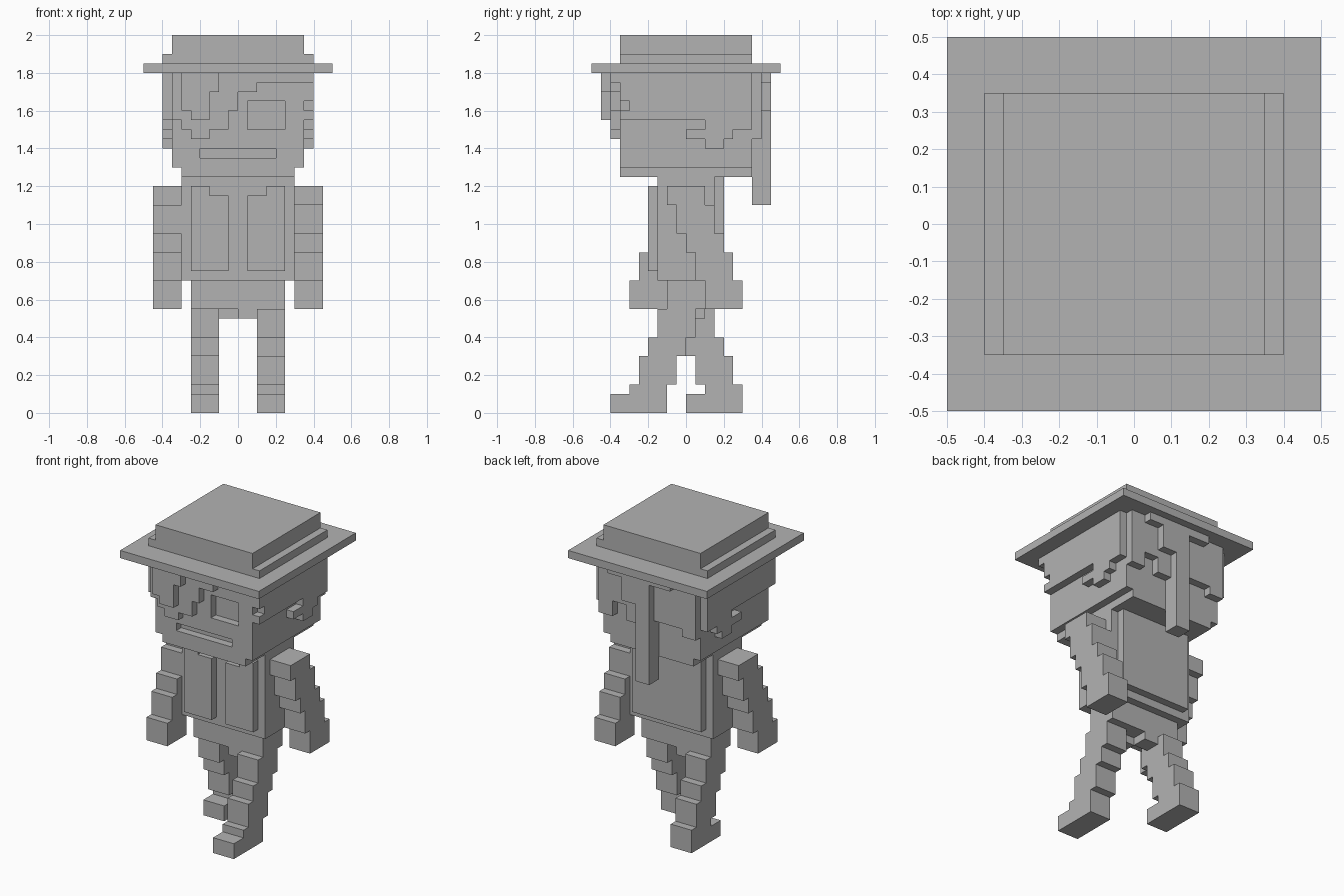
import bpy
import bmesh
from mathutils import Matrix, Vector

UNIT = 0.05  # edge of one block; all part sizes below are in blocks

cube = bpy.data.objects.get("Cube")
if cube:
    bpy.data.objects.remove(cube, do_unlink=True)

grey = bpy.data.materials.new("plain grey")
grey.use_nodes = True
colour = (0.45, 0.45, 0.45, 1)
grey.diffuse_color = colour
grey.node_tree.nodes["Principled BSDF"].inputs["Base Color"].default_value = colour


def build(name, boxes):
    """Make one object from boxes given as (x range, y range, z range)."""
    bm = bmesh.new()
    for box in boxes:
        low = Vector([min(r) for r in box]) * UNIT
        high = Vector([max(r) for r in box]) * UNIT
        place = Matrix.Translation((low + high) / 2) @ Matrix.Diagonal((*(high - low), 1))
        bmesh.ops.create_cube(bm, size=1, matrix=place)
    mesh = bpy.data.meshes.new(name)
    bm.to_mesh(mesh)
    bm.free()
    mesh.materials.append(grey)
    obj = bpy.data.objects.new(name, mesh)
    bpy.context.collection.objects.link(obj)
    return obj


def strands(start, columns, depth, top=36):
    """Hair hanging from the hat: each column is (end x, bottom z)."""
    boxes = []
    for end, bottom in columns:
        boxes.append(((start, end), depth, (bottom, top)))
        start = end
    return boxes


def both(half):
    return (-half, half)


# Hat
build("hat_brim", [(both(10), both(10), (36, 37))])
build("hat_band", [(both(8), both(7), (37, 38))])
build("hat_crown", [(both(7), both(7), (38, 40))])

# Head core and chin
build("head", [(both(7), (-6, 7), (26, 36))])
build("chin", [(both(6), both(7), (25, 26))])

# Face skin, one block deep, leaving the eye and mouth sunken
skin = (-7, -6)
build("face", [
    (both(7), skin, (33, 36)),
    ((-7, 1), skin, (30, 33)),
    ((5, 7), skin, (30, 33)),
    (both(7), skin, (28, 30)),
    ((-7, -4), skin, (27, 28)),
    ((4, 7), skin, (27, 28)),
    (both(7), skin, (26, 27)),
])

# Fringe in two layers
build("fringe", strands(
    -7, [(-6, 31), (-5, 30), (-3, 29), (-1, 30), (0, 32), (2, 34), (8, 35)], (-8, -7)))
build("fringe_lock", strands(
    -6, [(-5, 32), (-3, 31), (-2, 34)], (-9, -8)))

# Hair on the sides of the head, with a gap around each ear
for name, side, front in (("left", 1, -6), ("right", -1, -7)):
    layer = (side * 7, side * 8)
    build(name + "_side_hair", [
        (layer, both(7), (33, 36)),
        (layer, (front, 7), (32, 33)),
        (layer, both(7), (31, 32)),
        (layer, (2, 7), (30, 31)),
        (layer, (0, 5), (29, 30)),
        (layer, (2, 4), (28, 29)),
    ])

# Hair at the back and the long tail
build("back_hair", strands(
    -7, [(-5, 29), (-1, 30), (3, 29), (5, 31), (7, 29)], (7, 8)))
build("back_lock", strands(
    -4, [(-1, 35), (1, 32), (3, 32), (5, 35)], (8, 9)))
build("hair_tail", [(both(1), (7, 9), (22, 36))])

# Torso, jacket panels and hips
build("torso", [(both(6), both(3), (14, 25))])
build("jacket_back", [(both(5), (3, 4), (15, 25))])
for name, side in (("left", 1), ("right", -1)):
    build(name + "_jacket_front", [
        ((side, side * 3), (-4, -3), (15, 23)),
        ((side * 3, side * 5), (-4, -3), (15, 24)),
    ])
build("hips", [(both(5), both(2), (11, 14))])
build("crotch", [((0, 2), (-2, 0), (10, 11)), ((-2, 0), (0, 2), (10, 11))])

# Arms: stepped blocks, left swinging back and right swinging forward
arm_levels = [24, 22, 19, 17, 14, 11]
for name, side in (("left", 1), ("right", -1)):
    build(name + "_arm", [
        ((side * 6, side * 9), (side * (i - 2), side * (i + 2)), (top, bottom))
        for i, (top, bottom) in enumerate(zip(arm_levels, arm_levels[1:]))
    ])

# Legs: left striding forward and right trailing
leg_levels = [11, 8, 6, 3, 2]
for name, side, foot in (("left", 1, (-8, -2)), ("right", -1, (0, 6))):
    width = (side * 2, side * 5)
    build(name + "_leg", [
        (width, (-side * (i + 3), -side * (i - 1)), (top, bottom))
        for i, (top, bottom) in enumerate(zip(leg_levels, leg_levels[1:]))
    ])
    build(name + "_foot", [(width, foot, (0, 2))])
